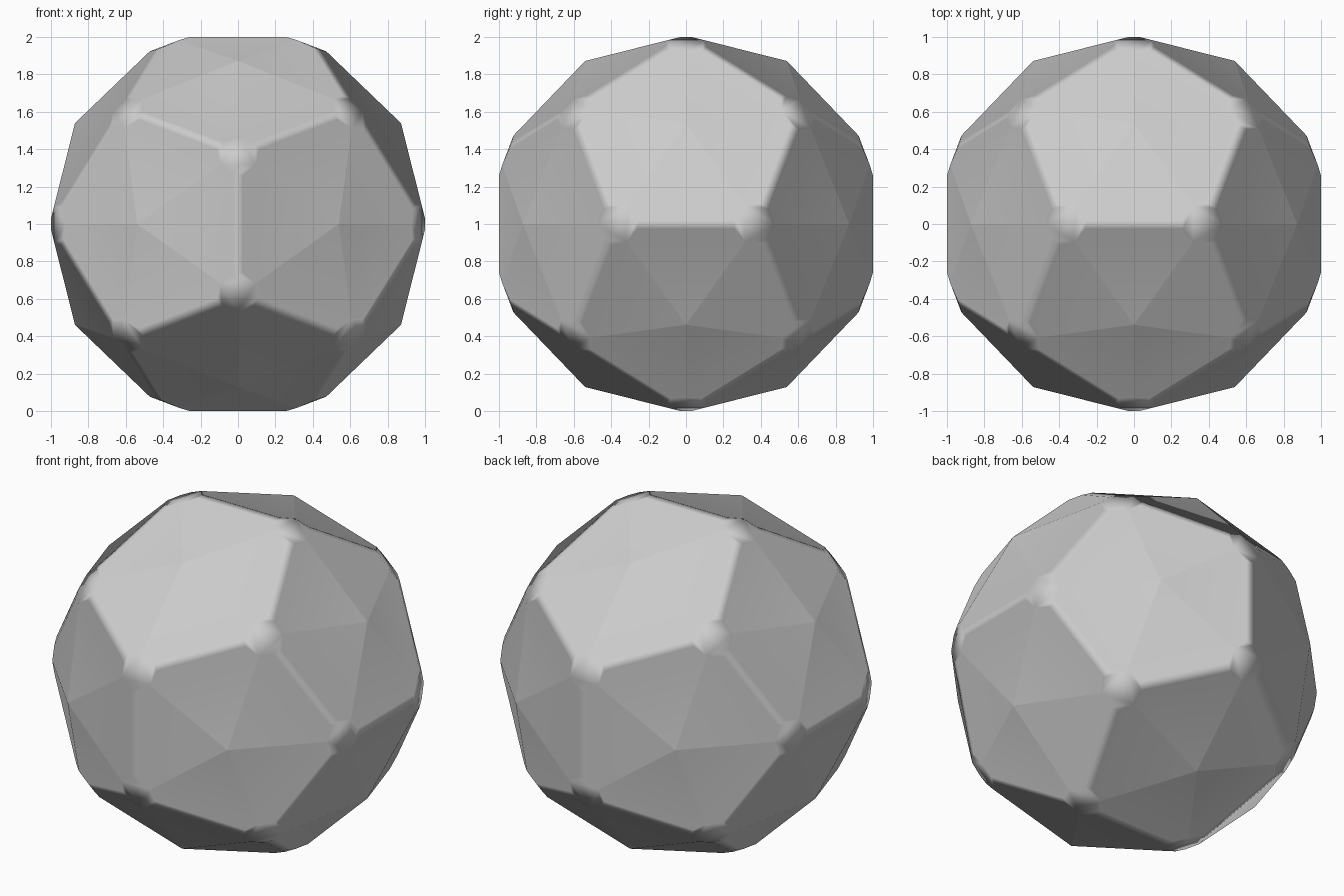
import bpy
import bmesh
import math
from mathutils import Vector

if "Cube" in bpy.data.objects:
    bpy.data.objects.remove(bpy.data.objects["Cube"])

PHI = (1 + math.sqrt(5)) / 2
EDGE = 1.007      # distance of the unbevelled panel edges from the centre
PEAK = 1.025      # distance of the panel peaks from the centre
CUT = 0.125       # length trimmed off each edge at a corner
BEVEL = 0.031     # half width of the bevel between panels


def cyclic(a, b, c):
    """All sign variants of the three cyclic orders of a point."""
    pts = set()
    for p in ((a, b, c), (b, c, a), (c, a, b)):
        for sx in (-1, 1):
            for sy in (-1, 1):
                for sz in (-1, 1):
                    pts.add((p[0] * sx + 0.0, p[1] * sy + 0.0, p[2] * sz + 0.0))
    return [Vector(p) for p in sorted(pts)]


# Twelve panel directions and the twenty corners where panels meet
axes = [v.normalized() for v in cyclic(0, 1, PHI)]
s = EDGE / PHI
corners = cyclic(s, s, s) + cyclic(s / PHI, 0, s * PHI)
corners = [c for i, c in enumerate(corners)
           if all((c - d).length > 0.01 for d in corners[:i])]

# Each panel: a raised peak and a rim with trimmed corners
bm = bmesh.new()
centre = Vector((0, 0, 1))
for axis in axes:
    peak = axis * PEAK
    bm.verts.new(peak)
    ring = sorted(corners, key=lambda c: -c.dot(axis))[:5]
    for c in ring:
        bm.verts.new(c.lerp(peak, 0.18))
        for n in ring:
            if n is not c and (n - c).length < 0.9:
                inward = (peak - (c + n) / 2).normalized()
                bm.verts.new(c + (n - c).normalized() * CUT + inward * BEVEL)

# Skin the panels, bevel strips and corner caps
bmesh.ops.convex_hull(bm, input=bm.verts[:])
bmesh.ops.dissolve_limit(bm, angle_limit=math.radians(4),
                         verts=bm.verts[:], edges=bm.edges[:])
bmesh.ops.recalc_face_normals(bm, faces=bm.faces[:])
bmesh.ops.translate(bm, verts=bm.verts[:], vec=centre)
for f in bm.faces:
    f.smooth = True
mesh = bpy.data.meshes.new("panelled_ball")
bm.to_mesh(mesh)
bm.free()

# Soft shading across the bevels, faint facets on the panels
panel_of = [max(range(12), key=lambda i: axes[i].dot(v.co - centre))
            for v in mesh.vertices]
normals = [Vector((0, 0, 1))] * len(mesh.loops)
for poly in mesh.polygons:
    on_panel = len({panel_of[v] for v in poly.vertices}) == 1
    for li in poly.loop_indices:
        v = mesh.loops[li].vertex_index
        axis = axes[panel_of[v]]
        if on_panel:
            at_peak = (mesh.vertices[v].co - centre).normalized().dot(axis) > 0.999
            axis = poly.normal.lerp(axis, 0.6 if at_peak else 0.8).normalized()
        normals[li] = axis
mesh.normals_split_custom_set([tuple(n) for n in normals])

grey = bpy.data.materials.new("light_grey")
grey.diffuse_color = (0.6, 0.6, 0.6, 1)
grey.use_nodes = True
grey.node_tree.nodes["Principled BSDF"].inputs["Base Color"].default_value = grey.diffuse_color
mesh.materials.append(grey)
ball = bpy.data.objects.new("panelled_ball", mesh)
bpy.context.collection.objects.link(ball)
